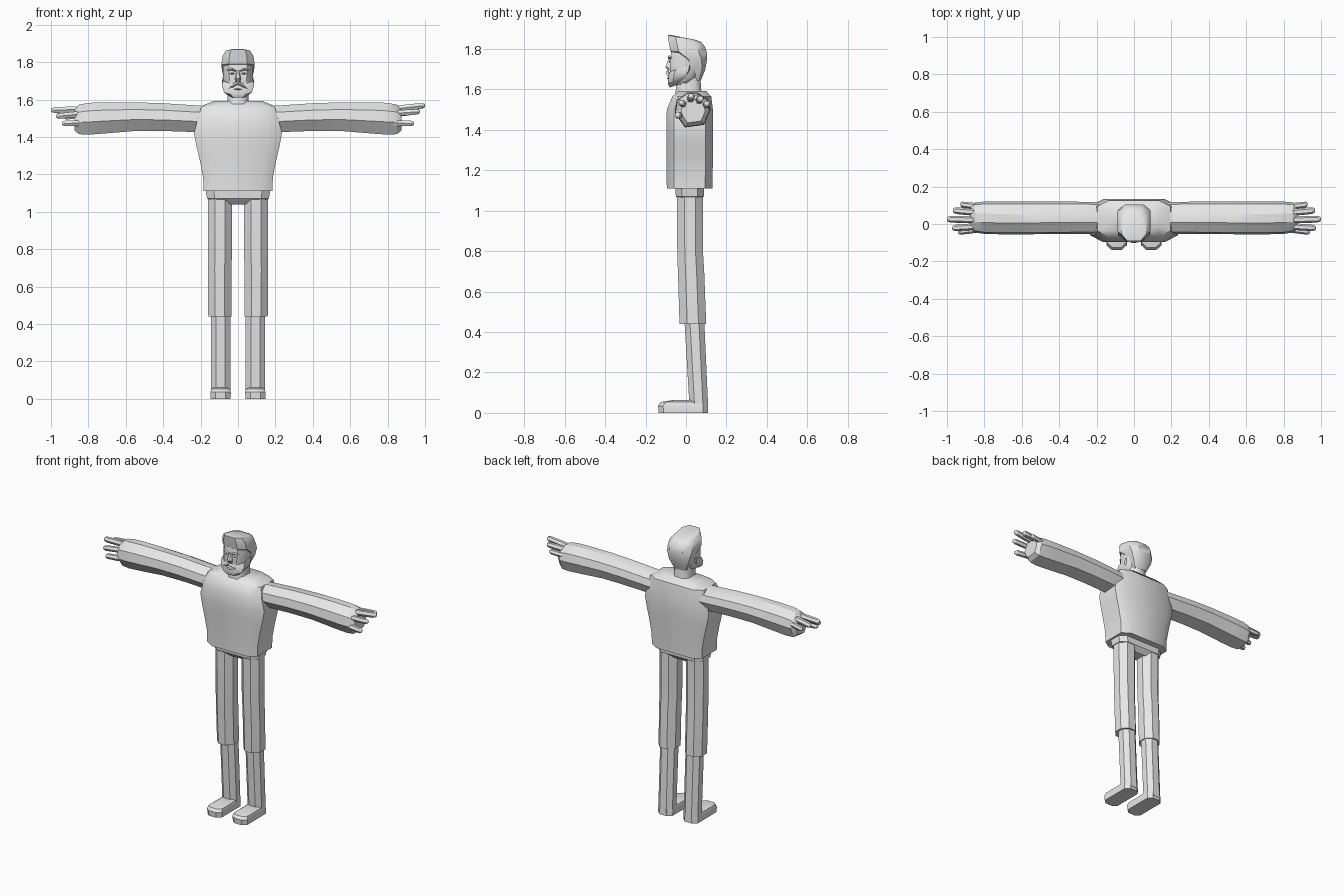
import bpy, bmesh, math

if "Cube" in bpy.data.objects:
    bpy.data.objects.remove(bpy.data.objects["Cube"], do_unlink=True)

GREY = (0.8, 0.8, 0.8, 1)
mat = bpy.data.materials.new("plain grey")
mat.use_nodes = True
mat.diffuse_color = GREY
mat.node_tree.nodes["Principled BSDF"].inputs["Base Color"].default_value = GREY


def loft(name, rings, angle=30):
    """Skin a closed tube through rings of equal point count, with capped ends."""
    bm = bmesh.new()
    vs = [[bm.verts.new(p) for p in r] for r in rings]
    n = len(vs[0])
    for a, b in zip(vs, vs[1:]):
        for i in range(n):
            bm.faces.new((a[i], a[(i + 1) % n], b[(i + 1) % n], b[i]))
    bm.faces.new(vs[0][::-1])
    bm.faces.new(vs[-1])
    bmesh.ops.recalc_face_normals(bm, faces=bm.faces)
    me = bpy.data.meshes.new(name)
    bm.to_mesh(me)
    bm.free()
    me.materials.append(mat)
    ob = bpy.data.objects.new(name, me)
    bpy.context.collection.objects.link(ob)
    bpy.ops.object.select_all(action="DESELECT")
    ob.select_set(True)
    bpy.context.view_layer.objects.active = ob
    bpy.ops.object.shade_smooth_by_angle(angle=math.radians(angle))
    return ob


def ring(z, hw, y0, y1, cx=0, kx=0.55, ky=0.55, tilt=0):
    """Horizontal eight-sided section; tilt raises it towards the back."""
    cy, hy = (y0 + y1) / 2, (y1 - y0) / 2
    unit = [(kx, -1), (1, -ky), (1, ky), (kx, 1), (-kx, 1), (-1, ky), (-1, -ky), (-kx, -1)]
    return [(cx + u * hw, cy + v * hy, z + tilt * (cy + v * hy)) for u, v in unit]


def body(name, rows, angle=30, **kw):
    return loft(name, [ring(*r, **kw) for r in rows], angle)


# Torso, hips and neck
body("torso", [(1.11, .185, -.095, .13), (1.18, .186, -.096, .132), (1.27, .203, -.097, .133),
               (1.35, .222, -.097, .133), (1.42, .235, -.097, .133), (1.50, .215, -.095, .133),
               (1.565, .195, -.068, .125), (1.592, .13, -.035, .10)], 35, kx=.7, ky=.68)
body("hips", [(1.04, .05, -.02, .06), (1.07, .165, -.05, .088), (1.13, .175, -.055, .09)], kx=.75)
body("neck", [(1.56, .06, -.055, .08), (1.60, .055, -.05, .075), (1.68, .055, -.045, .07)], 50)

# Head
body("face", [(1.625, .05, -.07, .02), (1.66, .074, -.078, .055), (1.72, .078, -.08, .08),
              (1.76, .08, -.077, .085), (1.81, .078, -.07, .08)], 50, kx=.6, ky=.5)
loft("hair", [ring(1.645, .045, .03, .074), ring(1.70, .07, .02, .096),
              ring(1.75, .085, -.015, .104), ring(1.785, .089, -.077, .105, tilt=-.06),
              ring(1.825, .083, -.086, .094, tilt=-.15),
              ring(1.85, .066, -.09, .075, tilt=-.2),
              ring(1.855, .05, -.08, .05, tilt=-.2)], 35)
loft("beard", [ring(1.638, .045, -.08, .0, tilt=.35), ring(1.66, .074, -.09, .02, tilt=.35),
               ring(1.69, .086, -.088, .04, tilt=.25), ring(1.715, .082, -.078, .045, tilt=.35)], 40)

# Nose: wedge widening and coming forward towards its tip
body("nose", [(1.695, .013, -.09, -.06), (1.712, .016, -.102, -.06), (1.755, .007, -.084, -.06)], 20)


def bar(name, pts, h, d):
    """Thin tapered bar along x, given centre points and a height factor."""
    return loft(name, [[(x, y - d, z), (x, y, z + h * f), (x, y + d, z), (x, y, z - h * f)]
                       for x, y, z, f in pts], 30)


bar("moustache", [(-.05, -.078, 1.658, .3), (-.028, -.088, 1.675, 1), (0, -.092, 1.687, .7),
                  (.028, -.088, 1.675, 1), (.05, -.078, 1.658, .3)], .011, .009)
bar("lower_lip", [(-.022, -.085, 1.655, .4), (0, -.088, 1.655, 1), (.022, -.085, 1.655, .4)],
    .006, .007)


def arm_ring(x, z0, z1, y0, y1):
    """Eight-sided section across the arm."""
    unit = [(-.3, 1), (.25, 1), (.85, .6), (1, 0), (.65, -.85), (-.45, -1), (-1, -.2), (-.9, .5)]
    cy, hy, cz, hz = (y0 + y1) / 2, (y1 - y0) / 2, (z0 + z1) / 2, (z1 - z0) / 2
    return [(x, cy + u * hy, cz + v * hz) for u, v in unit]


def finger(name, s, a, b, r):
    """Six-sided finger from a to b with a rounded tip."""
    rings = []
    for t, f in ((0, 1), (.5, 1.05), (.88, 1), (.97, .75), (1, .35)):
        c = [p + (q - p) * t for p, q in zip(a, b)]
        rings.append([(s * c[0], c[1] + r * f * math.cos(i * math.pi / 3),
                       c[2] + r * f * math.sin(i * math.pi / 3)) for i in range(6)])
    return loft(name, rings, 50)


for s, side in ((1, "left"), (-1, "right")):
    # Arm with blunt hand
    rows = [(.16, 1.43, 1.56, -.05, .115), (.20, 1.425, 1.567, -.052, .118),
            (.40, 1.432, 1.58, -.053, .12), (.55, 1.432, 1.585, -.055, .12),
            (.72, 1.418, 1.585, -.055, .12), (.80, 1.412, 1.582, -.053, .12),
            (.85, 1.415, 1.572, -.045, .115), (.875, 1.435, 1.55, -.025, .095)]
    loft(side + "_arm", [arm_ring(s * r[0], *r[1:]) for r in rows], 30)

    # Fingers
    d = 0 if s > 0 else -.025
    for name, a, b, r in (
            ("index_finger", (.82, -.012, 1.525), (.972, -.022, 1.535 + d), .017),
            ("middle_finger", (.82, .022, 1.548), (1.0, .026, 1.568 + d), .018),
            ("ring_finger", (.82, .06, 1.545), (.968, .073, 1.553 + d), .018),
            ("little_finger", (.82, .092, 1.52), (.928, .105, 1.53 + d), .016),
            ("thumb", (.81, -.025, 1.475), (.94, -.042, 1.472), .017)):
        finger(f"{side}_{name}", s, a, b, r)

    # Trouser leg, shin and foot
    body(side + "_trouser_leg", [(.44, .062, -.032, .10, s * .097), (.70, .063, -.04, .09, s * .098),
                                 (.78, .064, -.043, .085, s * .096), (1.09, .065, -.046, .085, s * .096)],
         25, kx=.42, ky=.42)
    body(side + "_shin", [(.02, .052, .018, .11, s * .093), (.46, .052, -.008, .09, s * .093)],
         25, kx=.45, ky=.45)
    body(side + "_foot", [(0, .053, -.135, .108, s * .093), (.035, .055, -.138, .108, s * .093),
                          (.053, .049, -.125, .105, s * .093), (.063, .034, -.07, .09, s * .093)],
         35, kx=.5, ky=.8)

    # Brow, eye
    bar(side + "_brow", [(s * .012, -.08, 1.753, .6), (s * .032, -.083, 1.762, 1),
                         (s * .058, -.068, 1.757, .4)], .007, .008)
    bar(side + "_eye", [(s * .018, -.078, 1.738, .3), (s * .032, -.08, 1.739, 1),
                        (s * .046, -.074, 1.738, .3)], .006, .005)
